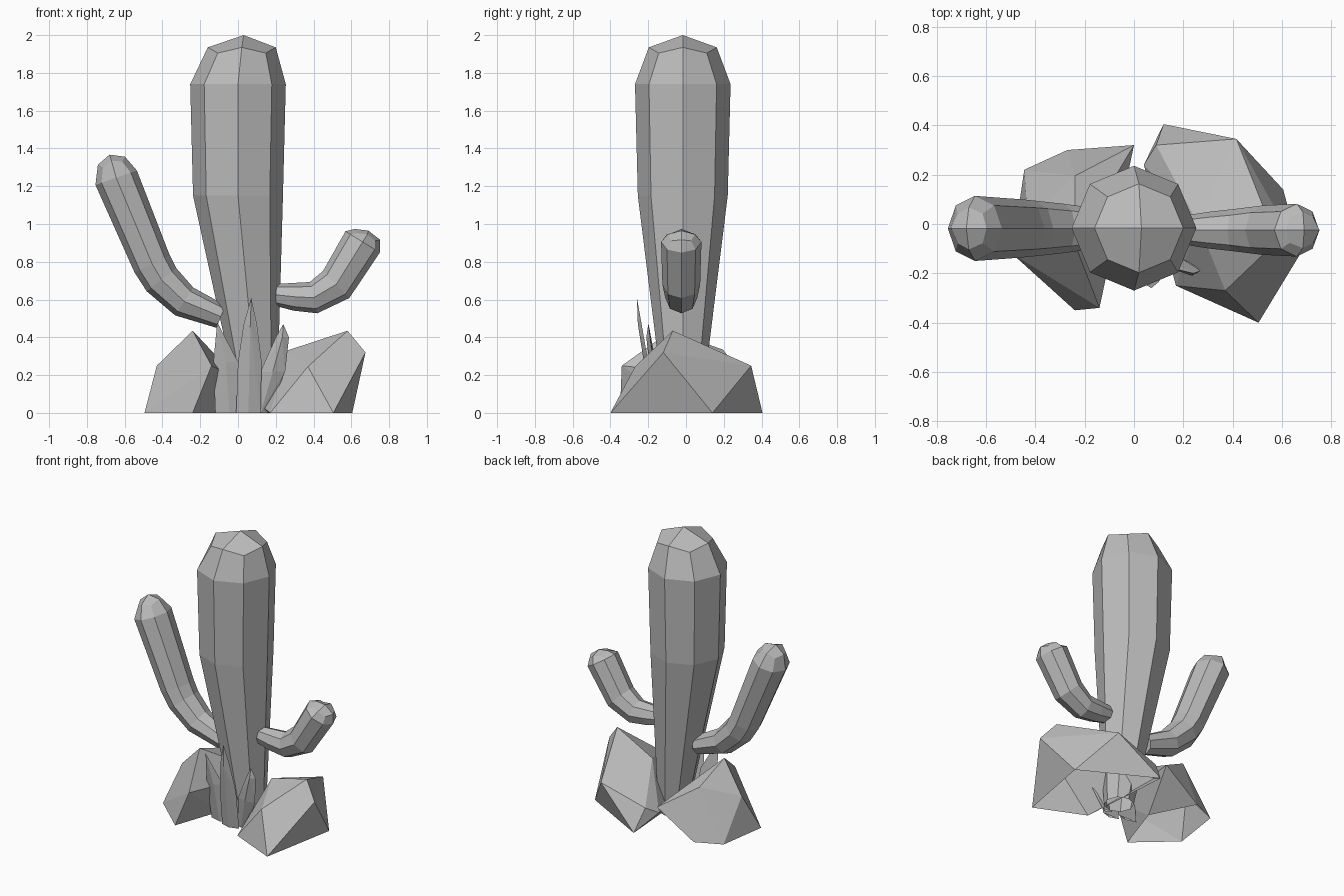
import bpy, bmesh, math
from mathutils import Vector

old = bpy.data.objects.get("Cube")
if old:
    bpy.data.objects.remove(old, do_unlink=True)

grey = bpy.data.materials.new("plain_grey")
grey.use_nodes = True
COLOUR = (0.5, 0.5, 0.5, 1)
grey.diffuse_color = COLOUR
grey.node_tree.nodes["Principled BSDF"].inputs["Base Color"].default_value = COLOUR


def finish(bm, name):
    """Orient the faces, open the underside at ground level and make the object."""
    bmesh.ops.recalc_face_normals(bm, faces=bm.faces)
    ground = [f for f in bm.faces if all(v.co.z < 0.005 for v in f.verts)]
    bmesh.ops.delete(bm, geom=ground, context="FACES")
    mesh = bpy.data.meshes.new(name)
    bm.to_mesh(mesh)
    bm.free()
    mesh.materials.append(grey)
    obj = bpy.data.objects.new(name, mesh)
    bpy.context.collection.objects.link(obj)


def stem(name, y, path, tip, drop, flatten=1.0, level=False):
    """Eight-sided tube along (x, z, radius) points, closed by a faceted dome."""
    bm = bmesh.new()
    pts = [Vector((x, y, z)) for x, z, r in path] + [Vector((tip[0], y, tip[1]))]
    rings = []
    for i, (x, z, r) in enumerate(path):
        along = (pts[i + 1] - pts[i]).normalized()
        if i:
            along = (along + (pts[i] - pts[i - 1]).normalized()).normalized()
        if level:
            along = Vector((0, 0, 1))
        side = Vector((along.z, 0, -along.x)) * flatten
        last = i == len(path) - 1
        ring = []
        for k in range(8):
            a = k * math.pi / 4
            p = pts[i] + side * r * math.cos(a) + Vector((0, r * math.sin(a), 0))
            if last and k % 2:
                p -= along * drop
            ring.append(bm.verts.new(p))
        rings.append(ring)
    for low, high in zip(rings, rings[1:]):
        for k in range(8):
            n = (k + 1) % 8
            bm.faces.new((low[k], low[n], high[n], high[k]))
    bm.faces.new(rings[0])
    apex = bm.verts.new(pts[-1])
    top = rings[-1]
    for k in range(0, 8, 2):
        bm.faces.new((apex, top[k], top[k + 1], top[(k + 2) % 8]))
    finish(bm, name)


def hull(name, points):
    bm = bmesh.new()
    for p in points:
        bm.verts.new(p)
    out = bmesh.ops.convex_hull(bm, input=bm.verts)
    loose = [g for g in out["geom_interior"] if isinstance(g, bmesh.types.BMVert)]
    bmesh.ops.delete(bm, geom=loose, context="VERTS")
    bmesh.ops.dissolve_limit(bm, angle_limit=0.05, verts=bm.verts, edges=bm.edges)
    finish(bm, name)


def blade(name, sections, tip):
    """Ridged leaf through (left x, right x, y, z) sections up to a tip."""
    points = [tip]
    for x0, x1, y, z in sections:
        points += [(x0, y, z), (x1, y, z), ((x0 + x1) / 2, y - 0.02, z)]
    hull(name, points)


# Trunk and its two bent arms
stem("trunk", -0.017, [(0.11, 0, 0.095), (0.0, 1.15, 0.238), (0, 1.74, 0.253),
                       (0.02, 1.935, 0.18)], (0.03, 2.0), 0.03, level=True)
stem("right_arm", -0.018, [(-0.09, 0.51, 0.073), (-0.285, 0.59, 0.1),
                           (-0.405, 0.705, 0.113), (-0.455, 0.79, 0.118),
                           (-0.645, 1.245, 0.132), (-0.67, 1.335, 0.085)],
     (-0.68, 1.367), 0.02, flatten=0.88)
stem("left_arm", -0.025, [(0.2, 0.625, 0.058), (0.3, 0.615, 0.074),
                          (0.4, 0.61, 0.085), (0.52, 0.68, 0.1),
                          (0.66, 0.905, 0.107), (0.685, 0.945, 0.073)],
     (0.69, 0.965), 0.015)

# Rocks on either side of the base
hull("right_rock", [(-0.24, -0.35, 0), (-0.14, -0.34, 0.25), (-0.43, 0, 0.25),
                    (-0.495, -0.12, 0), (-0.24, -0.08, 0.435),
                    (-0.24, 0.195, 0.335), (-0.445, 0.22, 0), (-0.27, 0.3, 0),
                    (0, 0.32, 0.18), (-0.09, 0, 0.16), (-0.12, 0, 0)])
hull("left_rock", [(0.505, -0.4, 0), (0.37, -0.27, 0.245), (0.58, -0.07, 0.435),
                   (0.675, -0.12, 0.32), (0.605, 0.14, 0), (0.415, 0.345, 0.25),
                   (0.12, 0.405, 0), (0.09, 0.32, 0.15), (0.26, 0, 0.33),
                   (0.17, -0.25, 0), (0.04, 0.24, 0.1)])

# Leaves in front of the trunk
blade("right_leaf", [(-0.12, 0.03, -0.12, 0), (-0.13, 0.0, -0.16, 0.27)],
      (-0.11, -0.2, 0.48))
blade("middle_leaf", [(-0.01, 0.12, -0.16, 0), (0.0, 0.125, -0.2, 0.27),
                      (0.03, 0.1, -0.235, 0.47)], (0.07, -0.26, 0.61))
blade("left_leaf", [(0.08, 0.16, -0.12, 0), (0.12, 0.25, -0.17, 0.22),
                    (0.2, 0.27, -0.19, 0.4)], (0.24, -0.2, 0.47))
